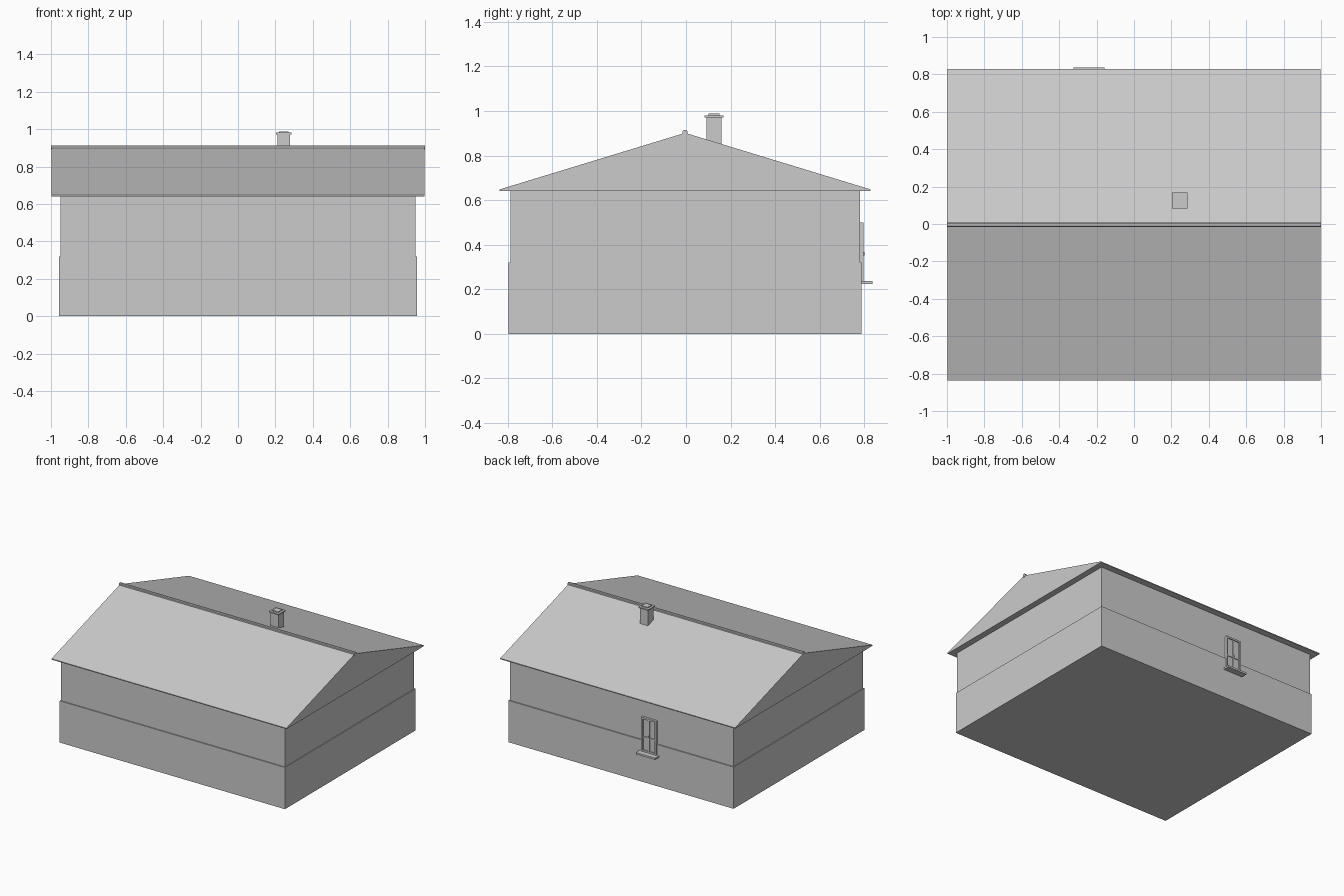
import bpy
import bmesh
from mathutils import Vector

default = bpy.data.objects.get("Cube")
if default:
    bpy.data.objects.remove(default, do_unlink=True)

# One plain grey for the whole house
grey = bpy.data.materials.new("plain grey")
grey.use_nodes = True
colour = (0.6, 0.6, 0.6, 1)
grey.diffuse_color = colour
grey.node_tree.nodes["Principled BSDF"].inputs["Base Color"].default_value = colour

CY = -0.004  # depth position of the ridge line


def finish(name, bm):
    bmesh.ops.recalc_face_normals(bm, faces=bm.faces)
    mesh = bpy.data.meshes.new(name)
    bm.to_mesh(mesh)
    bm.free()
    mesh.materials.append(grey)
    ob = bpy.data.objects.new(name, mesh)
    bpy.context.scene.collection.objects.link(ob)
    return ob


def box(name, x, y, z):
    """Box from three (low, high) ranges."""
    bm = bmesh.new()
    bmesh.ops.create_cube(bm, size=1)
    for v in bm.verts:
        v.co = Vector([lo + (hi - lo) * (c + 0.5)
                       for c, (lo, hi) in zip(v.co, (x, y, z))])
    return finish(name, bm)


def extrude_x(name, profile, half):
    """Extrude a (y, z) outline along x, centred."""
    bm = bmesh.new()
    face = bm.faces.new([bm.verts.new((-half, CY + y, z)) for y, z in profile])
    moved = bmesh.ops.extrude_face_region(bm, geom=[face])["geom"]
    verts = [g for g in moved if isinstance(g, bmesh.types.BMVert)]
    bmesh.ops.translate(bm, verts=verts, vec=(2 * half, 0, 0))
    return finish(name, bm)


# Walls: a slightly wider lower storey band under the upper wall
box("lower_wall", (-0.956, 0.956), (CY - 0.792, CY + 0.792), (0, 0.32))
box("upper_wall", (-0.95, 0.95), (CY - 0.784, CY + 0.784), (0.32, 0.642))

# Solid gabled roof with thin lips at the eaves
extrude_x("roof", [(-0.815, 0.641), (0.815, 0.641), (0.833, 0.641),
                   (0.833, 0.648), (0, 0.902), (-0.833, 0.648),
                   (-0.833, 0.641)], 0.997)

# Ridge cap
extrude_x("ridge_cap", [(-0.011, 0.89), (0.011, 0.89), (0.011, 0.909),
                        (0.006, 0.914), (-0.006, 0.914), (-0.011, 0.909)], 1.0)

# Chimney: shaft, cap slab and small crown
cx, cy = 0.245, 0.126
for name, r, z in (("chimney_shaft", 0.034, (0.82, 0.972)),
                   ("chimney_cap", 0.042, (0.972, 0.981)),
                   ("chimney_crown", 0.025, (0.981, 0.988))):
    box(name, (cx - r, cx + r), (cy - r, cy + r), z)

# Back window: frame, recessed pane, glazing bars, handle and sill
wx, half, low, high, bar = -0.241, 0.064, 0.238, 0.5, 0.013
depth = (0.77, 0.797)
box("window_pane", (wx - half, wx + half), (0.77, 0.789), (low, high))
for side, s in (("left", 1), ("right", -1)):
    edges = sorted((wx + s * half, wx + s * (half - bar)))
    box("window_" + side + "_jamb", edges, depth, (low, high))
for name, z in (("window_bottom_rail", low), ("window_top_rail", high - bar)):
    box(name, (wx - half + bar, wx + half - bar), depth, (z, z + bar))
inner = (0.77, 0.794)
box("window_mullion", (wx - 0.006, wx + 0.006), inner, (low + bar, high - bar))
box("window_crossbar", (wx - half + bar, wx + half - bar), inner, (0.345, 0.354))
box("window_handle", (wx - 0.004, wx + 0.004), (0.79, 0.801), (0.352, 0.368))
box("window_sill", (wx - 0.082, wx + 0.082), (0.77, 0.836), (0.224, 0.238))
